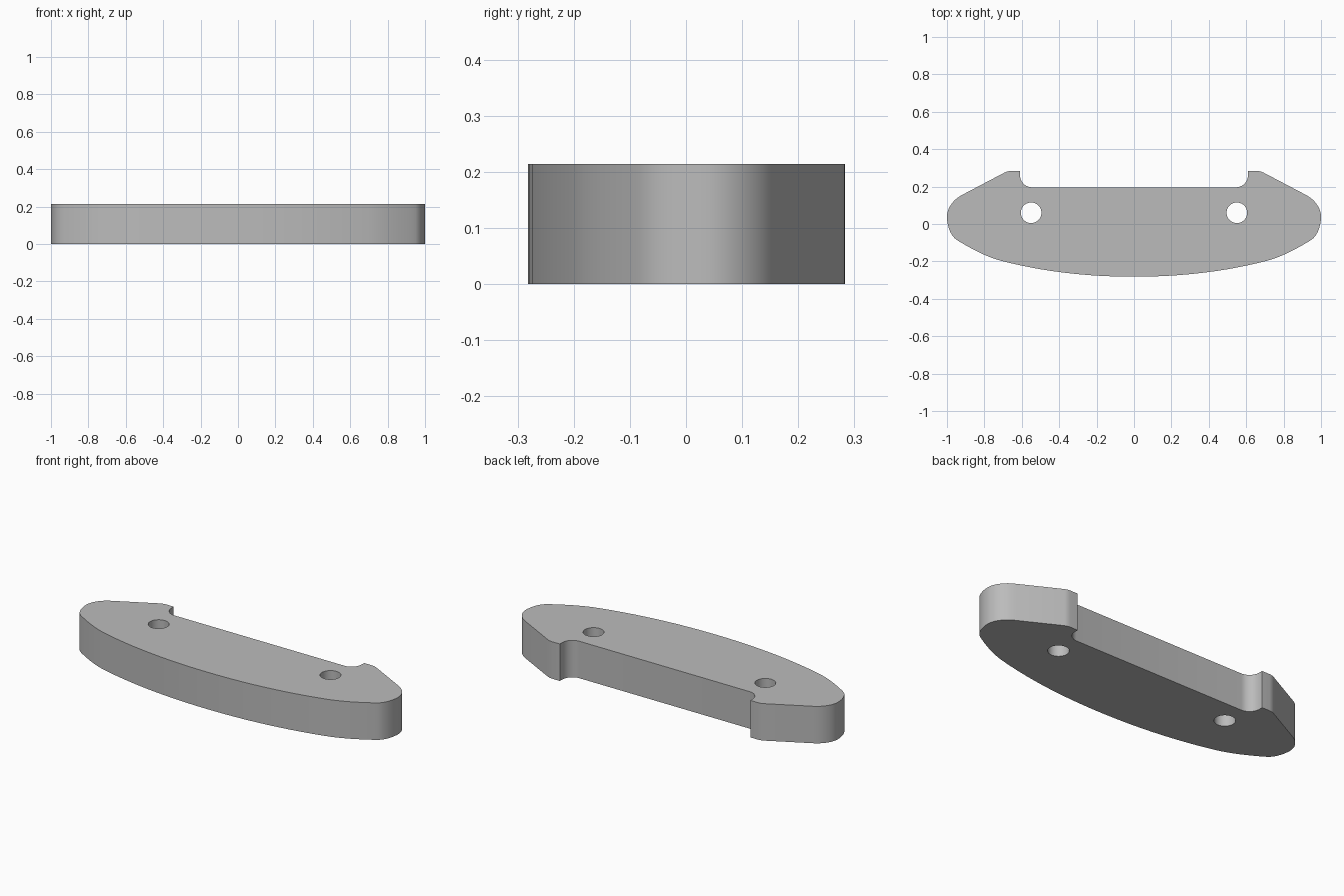
import bpy
import bmesh
from math import cos, sin, tau, radians
from mathutils import Vector
from mathutils.geometry import interpolate_bezier

cube = bpy.data.objects.get("Cube")
if cube:
    bpy.data.objects.remove(cube, do_unlink=True)

HEIGHT = 0.214


def bend(start, corner, end, pull, steps):
    """Curve from start to end, drawn towards the corner point."""
    a, c, b = Vector(start), Vector(corner), Vector(end)
    return interpolate_bezier(a, a.lerp(c, pull), b.lerp(c, pull), b, steps)


# Half outline of the plate, from the middle of the front to the notch
half = bend((0, -0.282), (0.38, -0.282), (0.705, -0.198), 0.667, 14)
half += bend((0.705, -0.198), (0.803, -0.173), (0.93, -0.096), 0.667, 8)[1:]
half += bend((0.95, -0.083), (1, -0.05), (1, 0.04), 0.58, 10)
half += bend((1, 0.04), (1, 0.115), (0.92, 0.155), 0.58, 10)[1:]
half += bend((0.69, 0.276), (0.675, 0.283), (0.66, 0.283), 0.6, 4)
half += [Vector((0.61, 0.283))]
half += bend((0.61, 0.262), (0.61, 0.196), (0.544, 0.196), 0.552, 10)

# Mirror the half to close the outline
outline = half + [Vector((-p.x, p.y)) for p in reversed(half[1:])]


def circle(x, y, radius, sides=40):
    return [Vector((x + radius * cos(tau * i / sides),
                    y + radius * sin(tau * i / sides))) for i in range(sides)]


# Filled flat curve: outline with two bolt holes, given thickness
curve = bpy.data.curves.new("plate_profile", "CURVE")
curve.dimensions = "2D"
curve.fill_mode = "BOTH"
curve.extrude = HEIGHT / 2
for loop in (outline, circle(-0.55, 0.06, 0.055), circle(0.55, 0.06, 0.055)):
    spline = curve.splines.new("POLY")
    spline.points.add(len(loop) - 1)
    for point, p in zip(spline.points, loop):
        point.co = (p.x, p.y, 0, 1)
    spline.use_cyclic_u = True

plate = bpy.data.objects.new("mounting_plate", curve)
bpy.context.collection.objects.link(plate)
bpy.ops.object.select_all(action="DESELECT")
plate.select_set(True)
bpy.context.view_layer.objects.active = plate
bpy.ops.object.convert(target="MESH")
plate = bpy.context.object

# Weld the caps to the walls and stand the plate on the floor
bm = bmesh.new()
bm.from_mesh(plate.data)
bmesh.ops.remove_doubles(bm, verts=bm.verts, dist=0.0005)
bmesh.ops.translate(bm, verts=bm.verts, vec=(0, 0, HEIGHT / 2))
bmesh.ops.recalc_face_normals(bm, faces=bm.faces)
bm.to_mesh(plate.data)
bm.free()

# Plain grey finish
grey = bpy.data.materials.new("plain_grey")
grey.use_nodes = True
colour = (0.5, 0.5, 0.5, 1)
grey.diffuse_color = colour
grey.node_tree.nodes["Principled BSDF"].inputs["Base Color"].default_value = colour
plate.data.materials.clear()
plate.data.materials.append(grey)
bpy.ops.object.shade_smooth_by_angle(angle=radians(30))
